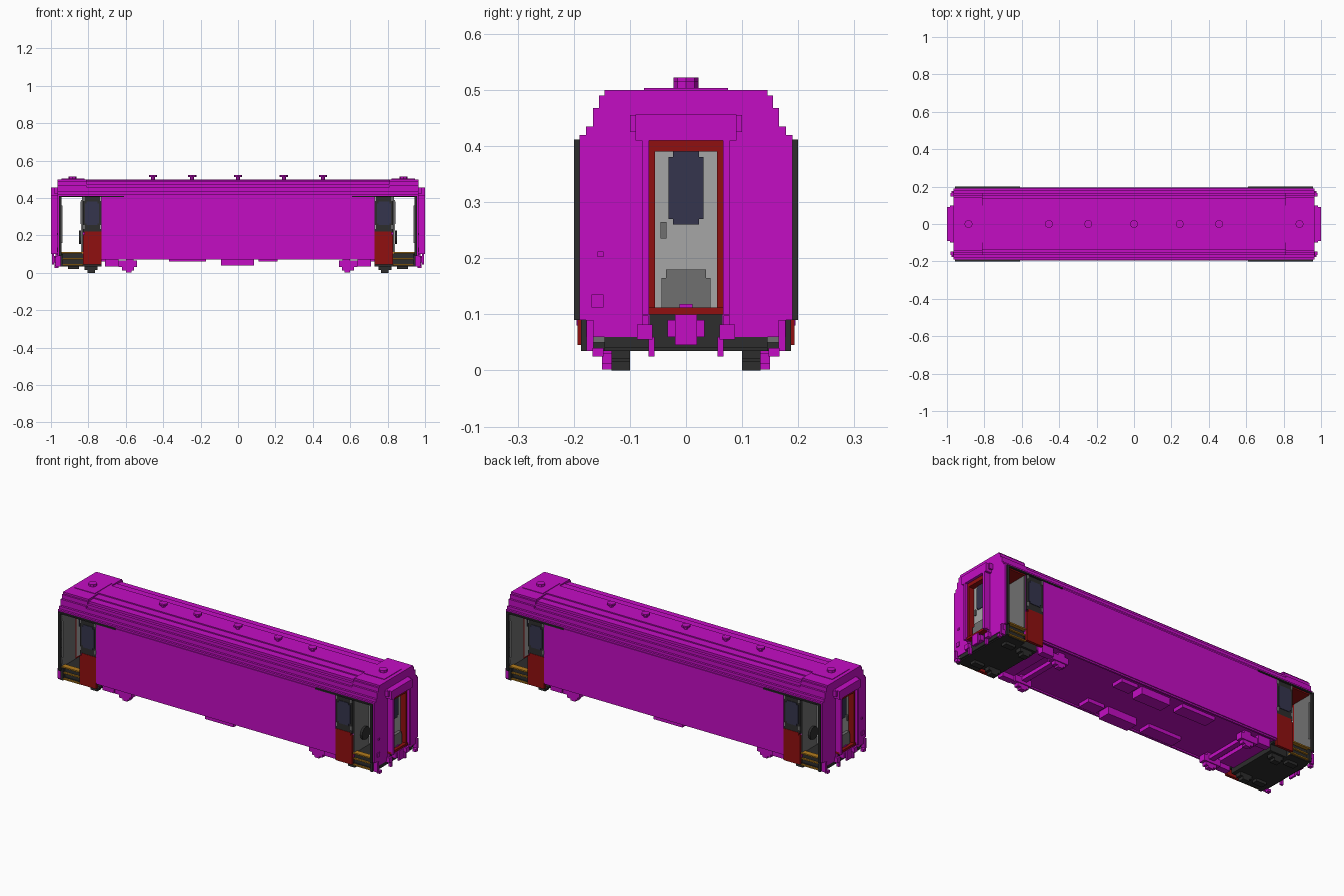
import bpy, bmesh, math

cube = bpy.data.objects.get("Cube")
if cube:
    bpy.data.objects.remove(cube, do_unlink=True)


def material(name, rgb):
    m = bpy.data.materials.new(name)
    m.use_nodes = True
    m.diffuse_color = (*rgb, 1)
    m.node_tree.nodes["Principled BSDF"].inputs["Base Color"].default_value = (*rgb, 1)
    return m


MAGENTA = material("magenta paint", (0.55, 0.004, 0.55))
RED = material("dark red", (0.28, 0.005, 0.005))
DARK = material("dark metal", (0.026, 0.026, 0.026))
GLASS = material("blue glass", (0.035, 0.035, 0.075))
PALE = material("pale grey", (0.38, 0.38, 0.38))
GREY = material("mid grey", (0.16, 0.16, 0.16))
YELLOW = material("step yellow", (0.45, 0.2, 0.012))


def finish(name, bm, mat):
    bmesh.ops.recalc_face_normals(bm, faces=bm.faces)
    mesh = bpy.data.meshes.new(name)
    bm.to_mesh(mesh)
    bm.free()
    mesh.materials.append(mat)
    ob = bpy.data.objects.new(name, mesh)
    bpy.context.collection.objects.link(ob)
    return ob


def boxes(name, mat, items, mx=True, my=True):
    """Boxes (x0, x1, y0, y1, z0, z1), optionally mirrored to both ends and both sides."""
    bm = bmesh.new()
    for x0, x1, y0, y1, z0, z1 in items:
        for sx in ((1, -1) if mx else (1,)):
            for sy in ((1, -1) if my else (1,)):
                v = [bm.verts.new((sx * x, sy * y, z))
                     for x in (x0, x1) for y in (y0, y1) for z in (z0, z1)]
                for f in ((0, 1, 3, 2), (4, 6, 7, 5), (0, 4, 5, 1),
                          (2, 3, 7, 6), (0, 2, 6, 4), (1, 5, 7, 3)):
                    bm.faces.new([v[i] for i in f])
    return finish(name, bm, mat)


def prism(name, mat, half, x0, x1):
    """Extrude a half profile of (y, z), mirrored in y, from x0 to x1."""
    ring = half + [(-y, z) for y, z in reversed(half)]
    bm = bmesh.new()
    a = [bm.verts.new((x0, y, z)) for y, z in ring]
    b = [bm.verts.new((x1, y, z)) for y, z in ring]
    n = len(ring)
    bm.faces.new(a)
    bm.faces.new(b[::-1])
    for i in range(n):
        bm.faces.new((a[i], a[(i + 1) % n], b[(i + 1) % n], b[i]))
    return finish(name, bm, mat)


def cylinders(name, mat, items, axis="z", sides=8):
    """Cylinders (x, y, z, radius, length), centred, along z or y."""
    bm = bmesh.new()
    for x, y, z, r, h in items:
        vs = bmesh.ops.create_cone(bm, cap_ends=True, segments=sides,
                                   radius1=r, radius2=r, depth=h)["verts"]
        for v in vs:
            c = v.co.copy()
            if axis == "y":
                c.x, c.y, c.z = c.x, c.z, c.y
            elif axis == "x":
                c.x, c.y, c.z = c.z, c.y, c.x
            v.co = (c.x + x, c.y + y, c.z + z)
    return finish(name, bm, mat)


# Stepped roof profiles: the saloon roof is a little lower than the end roofs
eaves = [(0.19, 0.42), (0.178, 0.42), (0.178, 0.435), (0.166, 0.435), (0.166, 0.458)]
saloon_roof = eaves + [(0.155, 0.458), (0.155, 0.475), (0.14, 0.475), (0.14, 0.488),
                       (0.10, 0.488), (0.10, 0.494), (0.055, 0.494), (0.055, 0.50)]
end_roof = eaves + [(0.166, 0.468), (0.155, 0.468), (0.155, 0.49), (0.145, 0.49), (0.145, 0.50)]

# Body shell
prism("saloon_body", MAGENTA, [(0.195, 0.08), (0.195, 0.41), (0.19, 0.41)] + saloon_roof, -0.73, 0.73)
for s, side in ((1, "left"), (-1, "right")):
    prism(f"{side}_door_pocket", MAGENTA, [(0.18, 0.08), (0.18, 0.41), (0.19, 0.41)] + saloon_roof,
          s * 0.73, s * 0.83)
    prism(f"{side}_vestibule_roof", MAGENTA, [(0.19, 0.412)] + end_roof, s * 0.81, s * 0.965)

# End walls with a central doorway
boxes("end_walls", MAGENTA, [(0.95, 0.965, 0.065, 0.19, 0.09, 0.42),
                             (0.95, 0.965, 0.065, 0.178, 0.06, 0.09)])
boxes("end_wall_linings", GREY, [(0.945, 0.95, 0.065, 0.185, 0.10, 0.412)])
boxes("end_wall_hatches", MAGENTA, [(0.965, 0.969, -0.168, -0.147, 0.112, 0.135),
                                    (0.965, 0.969, -0.158, -0.147, 0.202, 0.212)], my=False)

# Gangway around the end doorway
boxes("gangway_frame", MAGENTA, [(0.955, 1.0, 0.066, 0.078, 0.10, 0.445),
                                 (0.965, 0.985, 0.078, 0.10, 0.425, 0.455)])
boxes("gangway_header", MAGENTA, [(0.955, 1.0, -0.09, 0.09, 0.41, 0.456)], my=False)
boxes("gangway_door_frame", RED, [(0.946, 0.985, 0.055, 0.066, 0.10, 0.41)])
boxes("gangway_lintel", RED, [(0.946, 0.985, -0.066, 0.066, 0.39, 0.41),
                              (0.946, 0.99, -0.078, 0.078, 0.10, 0.112)], my=False)
boxes("gangway_door", PALE, [(0.946, 0.953, -0.056, 0.056, 0.11, 0.392)], my=False)
boxes("gangway_door_window", GLASS, [(0.944, 0.957, -0.031, 0.031, 0.27, 0.38),
                                     (0.944, 0.957, -0.023, 0.023, 0.26, 0.39)], my=False)
boxes("gangway_door_handle", GREY, [(0.953, 0.96, -0.045, -0.035, 0.235, 0.265)], my=False)
boxes("bridge_plate", GREY, [(0.953, 0.97, -0.044, 0.044, 0.112, 0.165),
                             (0.953, 0.97, -0.036, 0.036, 0.165, 0.18)], my=False)

# Vestibule interior
boxes("vestibule_partition", GREY, [(0.83, 0.835, -0.178, 0.178, 0.10, 0.41)], my=False)
boxes("partition_door", PALE, [(0.835, 0.839, -0.05, 0.05, 0.11, 0.39)], my=False)
boxes("partition_window", GLASS, [(0.839, 0.842, -0.03, 0.03, 0.26, 0.38)], my=False)
boxes("vestibule_ceiling", RED, [(0.83, 0.945, -0.18, 0.18, 0.405, 0.412)], my=False)
boxes("vestibule_floor", DARK, [(0.73, 0.95, -0.165, 0.165, 0.07, 0.105)], my=False)
cylinders("brake_handwheels", DARK, [(s * 0.845, -s * 0.10, 0.19, 0.035, 0.012) for s in (1, -1)], "x", 12)

# Sliding side doors, parked open, with rails and posts
boxes("door_upper_panels", DARK, [(0.73, 0.83, 0.18, 0.191, 0.215, 0.405)])
boxes("door_lower_panels", RED, [(0.73, 0.83, 0.178, 0.193, 0.045, 0.205),
                                 (0.73, 0.82, 0.178, 0.193, 0.205, 0.22)])
boxes("door_windows", GLASS, [(0.742, 0.818, 0.191, 0.194, 0.265, 0.37),
                              (0.75, 0.81, 0.191, 0.194, 0.255, 0.38)])
boxes("door_hinges", PALE, [(0.732, 0.738, 0.191, 0.194, z, z + 0.02) for z in (0.235, 0.385)]
      + [(0.822, 0.828, 0.191, 0.194, z, z + 0.02) for z in (0.235, 0.385)])
boxes("door_rails", DARK, [(0.61, 0.957, 0.19, 0.20, 0.405, 0.412)])
boxes("door_posts", DARK, [(0.945, 0.957, 0.175, 0.20, 0.09, 0.41)])
boxes("grab_rails", PALE, [(0.938, 0.943, 0.18, 0.185, 0.16, 0.36)])

# Entrance steps with yellow treads
boxes("step_wells", DARK, [(0.83, 0.95, 0.14, 0.176, 0.035, 0.05),
                           (0.83, 0.95, 0.14, 0.172, 0.05, 0.10),
                           (0.935, 0.95, 0.14, 0.187, 0.035, 0.10)])
boxes("step_treads", YELLOW, [(0.83, 0.945, 0.16, 0.186, 0.04, 0.047),
                              (0.83, 0.945, 0.16, 0.182, 0.072, 0.079),
                              (0.83, 0.945, 0.155, 0.186, 0.104, 0.111)])
boxes("step_side_plates", GREY, [(0.95, 0.958, 0.145, 0.165, 0.05, 0.098)])

# Bogies at the ends and their brackets
boxes("bogie_frames", DARK, [(0.73, 0.955, -0.145, 0.145, 0.035, 0.08),
                             (0.955, 0.963, -0.145, 0.145, 0.04, 0.10)], my=False)
boxes("bogie_shoes", DARK, [(0.75, 0.82, 0.10, 0.133, 0.015, 0.04),
                            (0.765, 0.805, 0.10, 0.133, 0.0, 0.015),
                            (0.85, 0.91, 0.10, 0.133, 0.02, 0.04)])
boxes("inner_brackets", MAGENTA, [(0.64, 0.71, 0.13, 0.165, 0.035, 0.08),
                                  (0.54, 0.64, 0.12, 0.155, 0.03, 0.065),
                                  (0.555, 0.62, 0.125, 0.15, 0.012, 0.03),
                                  (0.57, 0.60, 0.125, 0.15, 0.002, 0.012),
                                  (0.56, 0.60, 0.12, 0.155, 0.065, 0.08)])
boxes("inner_crossbeams", MAGENTA, [(0.64, 0.73, -0.13, 0.13, 0.06, 0.08),
                                    (0.57, 0.60, -0.13, 0.13, 0.045, 0.065)], my=False)

# Underfloor equipment and skirts
boxes("underfloor_boxes", MAGENTA, [(-0.37, -0.17, 0.09, 0.16, 0.06, 0.081),
                                    (-0.09, 0.085, 0.09, 0.16, 0.04, 0.081),
                                    (0.11, 0.21, 0.09, 0.16, 0.06, 0.081)], mx=False)
boxes("body_skirts", MAGENTA, [(-0.73, 0.73, 0.18, 0.19, 0.072, 0.081)], mx=False)

# Couplers, hoses and footsteps on the ends
boxes("couplers", MAGENTA, [(0.95, 0.985, -0.033, 0.033, 0.06, 0.09),
                            (0.985, 0.995, -0.02, 0.02, 0.045, 0.10),
                            (0.95, 0.975, -0.012, 0.012, 0.09, 0.118)], my=False)
boxes("hoses", MAGENTA, [(0.96, 0.985, 0.06, 0.087, 0.055, 0.082),
                         (0.965, 0.98, 0.056, 0.067, 0.025, 0.06),
                         (0.963, 0.975, 0.067, 0.078, 0.08, 0.098)])
boxes("end_footsteps", MAGENTA, [(0.95, 0.975, 0.165, 0.177, 0.035, 0.09),
                                 (0.96, 0.98, 0.147, 0.167, 0.025, 0.04)])

# Roof vents and end roof hatches
xs = (-0.455, -0.245, 0, 0.245, 0.455)
cylinders("vent_stems", MAGENTA, [(x, 0, 0.505, 0.011, 0.016) for x in xs])
cylinders("vent_caps", MAGENTA, [(x, 0, 0.517, 0.022, 0.01) for x in xs])
boxes("end_roof_hatches", MAGENTA, [(0.82, 0.945, -0.075, 0.075, 0.498, 0.503)], my=False)
cylinders("end_vents", MAGENTA, [(s * 0.885, 0, 0.508, 0.022, 0.014) for s in (1, -1)])
